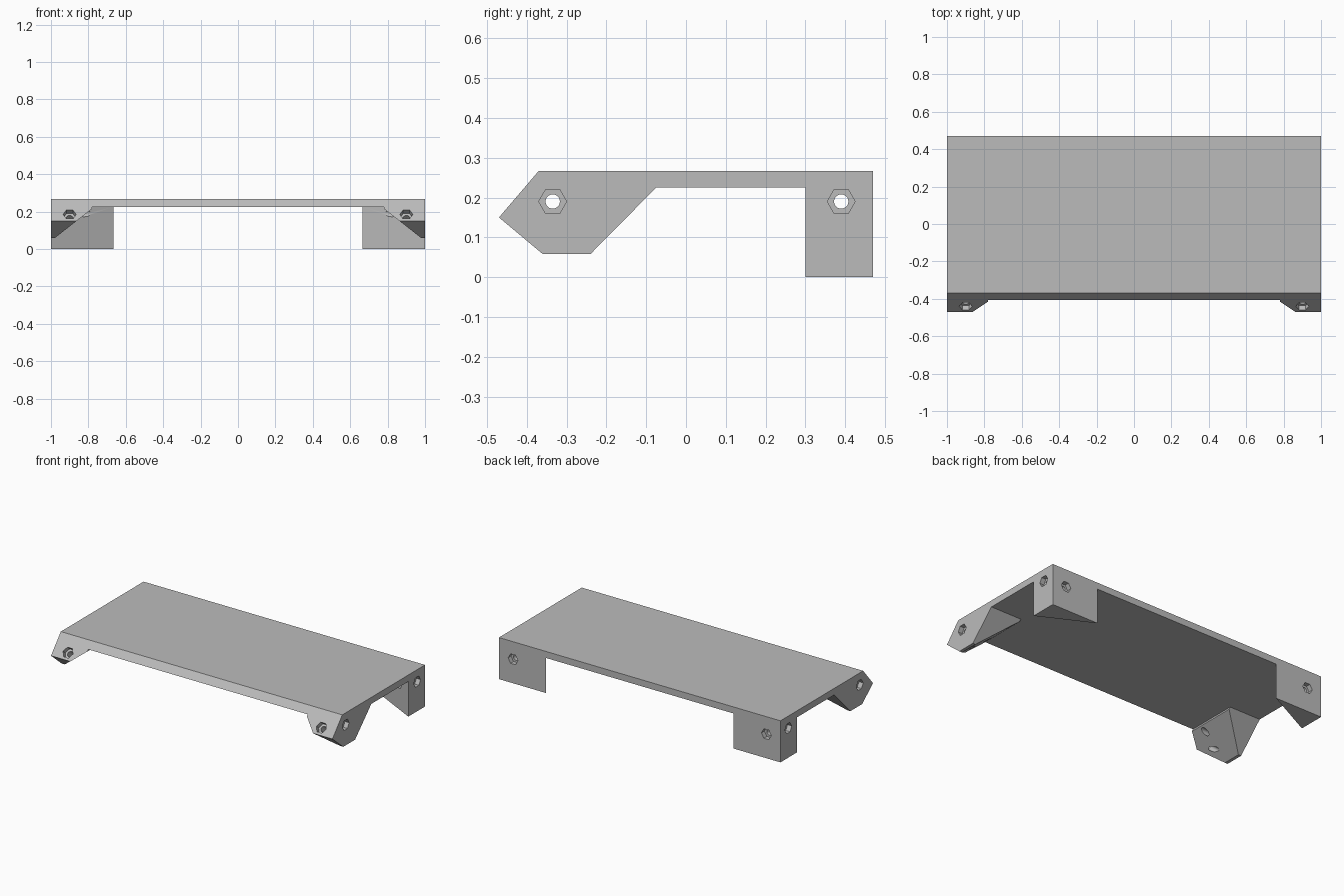
import bpy, bmesh, math
from mathutils import Vector, Matrix

old = bpy.data.objects.get("Cube")
if old:
    bpy.data.objects.remove(old, do_unlink=True)

TOP, UNDER = 0.267, 0.225
BORE, HEX, POCKET = 0.018, 0.035, 0.03

gray = bpy.data.materials.new("plain gray")
gray.use_nodes = True
color = (0.5, 0.5, 0.5, 1)
gray.diffuse_color = color
gray.node_tree.nodes["Principled BSDF"].inputs["Base Color"].default_value = color


def make_object(name, bm):
    bmesh.ops.recalc_face_normals(bm, faces=bm.faces)
    mesh = bpy.data.meshes.new(name)
    bm.to_mesh(mesh)
    bm.free()
    mesh.materials.append(gray)
    obj = bpy.data.objects.new(name, mesh)
    bpy.context.collection.objects.link(obj)
    return obj


def extrude_profile(name, outline, place, start, end):
    """Sweep a flat outline; place(a, b, t) gives each point in space."""
    bm = bmesh.new()
    face = bm.faces.new([bm.verts.new(place(a, b, start)) for a, b in outline])
    new = bmesh.ops.extrude_face_region(bm, geom=[face])["geom"]
    shift = Vector(place(0, 0, end)) - Vector(place(0, 0, start))
    bmesh.ops.translate(bm, vec=shift, verts=[v for v in new if isinstance(v, bmesh.types.BMVert)])
    return make_object(name, bm)


def rod(name, sides, radius, point, inward, across, length):
    """Prism starting just outside a face and running inward; a corner lies along across."""
    z = Vector(inward).normalized()
    x = Vector(across)
    frame = Matrix((x, z.cross(x), z)).transposed().to_4x4()
    out = 0.02
    bm = bmesh.new()
    bmesh.ops.create_cone(bm, cap_ends=True, segments=sides, radius1=radius, radius2=radius,
                          depth=length + out)
    turn = Matrix.Rotation(math.pi / 2, 4, "Z")  # put a corner on the across axis
    center = Vector(point) + z * (length - out) / 2
    bmesh.ops.transform(bm, matrix=Matrix.Translation(center) @ frame @ turn, verts=bm.verts)
    return make_object(name, bm)


def carve(body, cutter):
    mod = body.modifiers.new("carve", "BOOLEAN")
    mod.operation, mod.solver, mod.object = "DIFFERENCE", "EXACT", cutter
    bpy.context.view_layer.update()
    done = bpy.data.meshes.new_from_object(body.evaluated_get(bpy.context.evaluated_depsgraph_get()))
    body.modifiers.clear()
    body.data = done
    bpy.data.objects.remove(cutter, do_unlink=True)


# Deck with feet, swept across the whole width
side = [(-0.37, TOP), (-0.47, 0.15), (-0.36, 0.058), (-0.24, 0.058), (-0.075, UNDER),
        (0.30, UNDER), (0.30, 0), (0.47, 0), (0.47, TOP)]
stand = extrude_profile("corner_footed_deck", side, lambda a, b, t: (t, a, b), -1, 1)

# Middle of the front feet, leaving sloped inner faces
half = [(0.78, UNDER), (0.78, 0.215), (0.98, 0.058), (0.98, -0.1)]
opening = half + [(-x, z) for x, z in reversed(half)]
carve(stand, extrude_profile("front_opening", opening, lambda a, b, t: (a, t, b), -0.8, -0.07))

# Middle of the back legs, leaving triangular corners
plan = [(1.335, 0.13), (0.33, 0.64), (-0.33, 0.64), (-1.335, 0.13)]
carve(stand, extrude_profile("back_opening", plan, lambda a, b, t: (a, b, t), -0.1, UNDER))

# Bolt holes with hexagonal pockets, mirrored left and right
slope_in = (0, 0.117, -0.1)
for s in (-1, 1):
    holes = [((s, -0.335, 0.19), (-s, 0, 0), (0, 1, 0)),
             ((s, 0.39, 0.19), (-s, 0, 0), (0, 1, 0)),
             ((s * 0.9, -0.44, 0.185), slope_in, (1, 0, 0)),
             ((s * 0.9, 0.47, 0.154), (0, -1, 0), (1, 0, 0))]
    for point, inward, across in holes:
        carve(stand, rod("nut_pocket", 6, HEX, point, inward, across, POCKET))
        carve(stand, rod("bolt_bore", 32, BORE, point, inward, across, 0.3))

# Smooth bores, crisp edges everywhere else
bpy.ops.object.select_all(action="DESELECT")
stand.select_set(True)
bpy.context.view_layer.objects.active = stand
bpy.ops.object.shade_smooth_by_angle(angle=math.radians(30))
